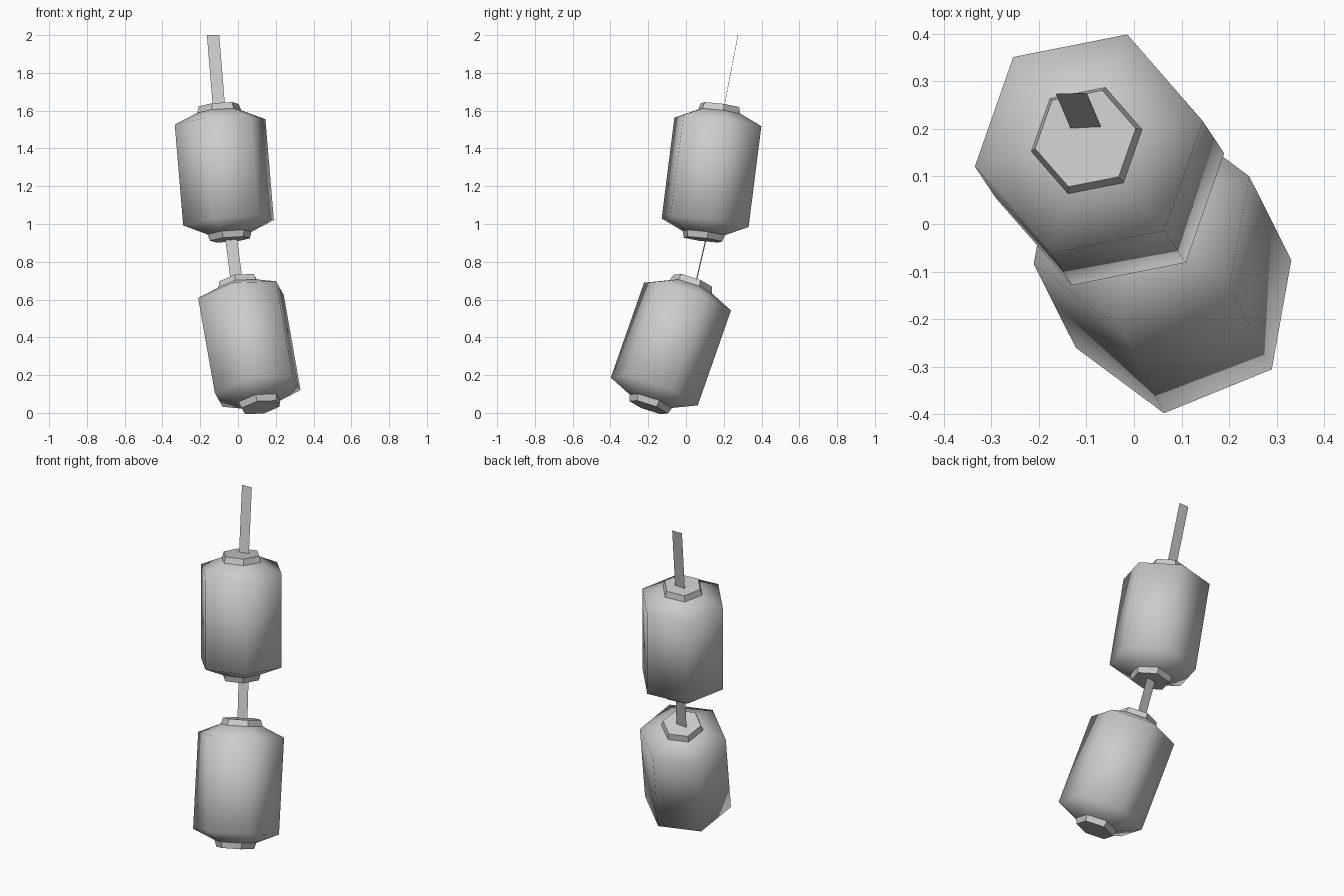
import bpy, bmesh, math
from mathutils import Vector, Matrix

cube = bpy.data.objects.get("Cube")
if cube:
    bpy.data.objects.remove(cube, do_unlink=True)

grey = bpy.data.materials.new("plain_grey")
grey.use_nodes = True
grey.diffuse_color = (0.6, 0.6, 0.6, 1)
grey.node_tree.nodes["Principled BSDF"].inputs["Base Color"].default_value = (0.6, 0.6, 0.6, 1)


def add_object(name, bm, smooth=False):
    mesh = bpy.data.meshes.new(name)
    bm.to_mesh(mesh)
    bm.free()
    mesh.materials.append(grey)
    for poly in mesh.polygons:
        poly.use_smooth = smooth
    obj = bpy.data.objects.new(name, mesh)
    bpy.context.collection.objects.link(obj)
    return obj


def hex_solid(name, profile, pose, capped, smooth):
    """Six-sided solid from (radius, height) pairs, listed upward."""
    bm = bmesh.new()
    rings = [[bm.verts.new((r * math.cos(k * math.pi / 3), r * math.sin(k * math.pi / 3), h))
              for k in range(6)] for r, h in profile]
    for low, high in zip(rings, rings[1:]):
        for k in range(6):
            n = (k + 1) % 6
            bm.faces.new((low[k], low[n], high[n], high[k]))
    if capped:
        bm.faces.new(rings[0][::-1])
        bm.faces.new(rings[-1])
    obj = add_object(name, bm, smooth)
    obj.matrix_world = pose


def lantern(name, centre, axis, turn):
    tilt = Vector((0, 0, 1)).rotation_difference(Vector(axis)).to_matrix().to_4x4()
    pose = Matrix.Translation(centre) @ tilt @ Matrix.Rotation(math.radians(turn), 4, "Z")
    # Rounded-looking shade with sloped shoulders
    hex_solid(name + "_shade", [(0.115, -0.327), (0.245, -0.27), (0.245, 0.27), (0.115, 0.327)],
              pose, False, True)
    # Tapered end caps
    hex_solid(name + "_top_cap", [(0.12, 0.322), (0.108, 0.36)], pose, True, False)
    hex_solid(name + "_bottom_cap", [(0.108, -0.36), (0.12, -0.322)], pose, True, False)


def strap(name, bottom, top, width):
    """Flat hanging strip between two points."""
    half = Vector(width) / 2
    a, b = Vector(bottom), Vector(top)
    bm = bmesh.new()
    bm.faces.new([bm.verts.new(p) for p in (a - half, a + half, b + half, b - half)])
    add_object(name, bm)


lantern("upper_lantern", (-0.0725, 0.135, 1.2735), (-0.084, 0.126, 1), 11)
lantern("lower_lantern", (0.06, -0.08, 0.3645), (-0.176, 0.35, 1), 21.8)

strap("upper_strap", (-0.101, 0.202, 1.62), (-0.132, 0.275, 2.0), (0.065, 0.002, 0))
strap("lower_strap", (-0.005, 0.05, 0.68), (-0.037, 0.108, 0.93), (0.063, 0.006, 0))
